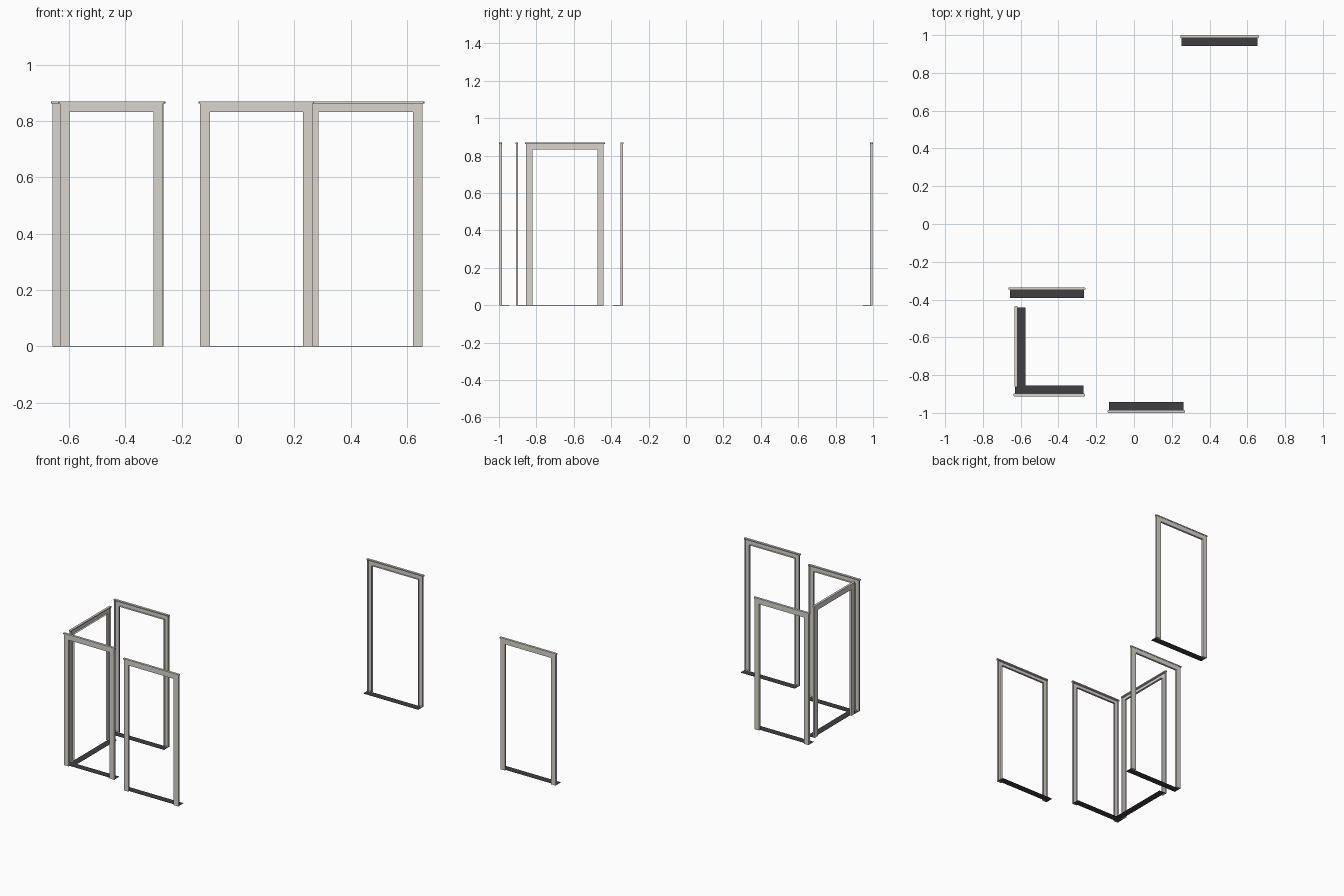
import bpy, bmesh
from math import radians
from mathutils import Matrix

if "Cube" in bpy.data.objects:
    bpy.data.objects.remove(bpy.data.objects["Cube"])

H = 0.869        # overall height
LEG = 0.034      # casing width
HEAD = 0.832     # underside of the head casing
DEPTH = 0.015    # casing depth


def material(name, color):
    m = bpy.data.materials.new(name)
    m.diffuse_color = color
    m.use_nodes = True
    m.node_tree.nodes["Principled BSDF"].inputs["Base Color"].default_value = m.diffuse_color
    return m


TRIM = material("trim_paint", (0.70, 0.66, 0.60, 1))
DARK = material("dark_threshold", (0.05, 0.05, 0.055, 1))


def finish(bm, name, mat, place):
    me = bpy.data.meshes.new(name)
    bmesh.ops.recalc_face_normals(bm, faces=bm.faces)
    bm.to_mesh(me)
    bm.free()
    me.materials.append(mat)
    ob = bpy.data.objects.new(name, me)
    ob.matrix_world = place
    bpy.context.collection.objects.link(ob)
    return ob


def extrude(bm, points, vec):
    face = bm.faces.new([bm.verts.new(p) for p in points])
    res = bmesh.ops.extrude_face_region(bm, geom=[face], use_keep_orig=True)
    verts = [v for v in res["geom"] if isinstance(v, bmesh.types.BMVert)]
    bmesh.ops.translate(bm, verts=verts, vec=vec)
    return face, [f for f in res["geom"] if isinstance(f, bmesh.types.BMFace)]


def door_frame(label, width, x, y, angle):
    """Local frame: outer face at y = 0 looking to -y, wall side at +y."""
    place = Matrix.Translation((x, y, 0)) @ Matrix.Rotation(radians(angle), 4, 'Z')
    a, b = width / 2, width / 2 - LEG

    # U-shaped casing, hollow on the wall side
    bm = bmesh.new()
    outline = [(-a, 0), (-a, H - .004), (a, H - .004), (a, 0),
               (b, 0), (b, HEAD), (-b, HEAD), (-b, 0)]
    front, back = extrude(bm, [(px, .002, pz) for px, pz in outline],
                          (0, DEPTH - .002, 0))
    bmesh.ops.delete(bm, geom=back, context='FACES_ONLY')
    finish(bm, label + "_casing", TRIM, place)

    # thin cap moulding with an overhang at both ends
    bm = bmesh.new()
    c = a + .006
    plan = [(-c, .003), (-c + .003, 0), (c - .003, 0), (c, .003),
            (c, DEPTH - .003), (c - .003, DEPTH),
            (-c + .003, DEPTH), (-c, DEPTH - .003)]
    extrude(bm, [(px, py, H - .007) for px, py in plan], (0, 0, .007))
    finish(bm, label + "_cap", TRIM, place)

    # flat floor threshold running into the doorway
    bm = bmesh.new()
    extrude(bm, [(-a + .001, .012, 0), (a - .001, .012, 0),
                 (a - .001, .057, 0), (-a + .001, .057, 0)], (0, 0, .001))
    finish(bm, label + "_threshold", DARK, place)


# label, width, outer face centre x, y, facing angle
for spec in [("front_right_door", .398, .065, -1.0, 0),
             ("front_left_door", .366, -.449, -.912, 0),
             ("side_door", .416, -.632, -.648, -90),
             ("inner_door", .394, -.461, -.335, 180),
             ("back_door", .404, .453, 1.0, 180)]:
    door_frame(*spec)
